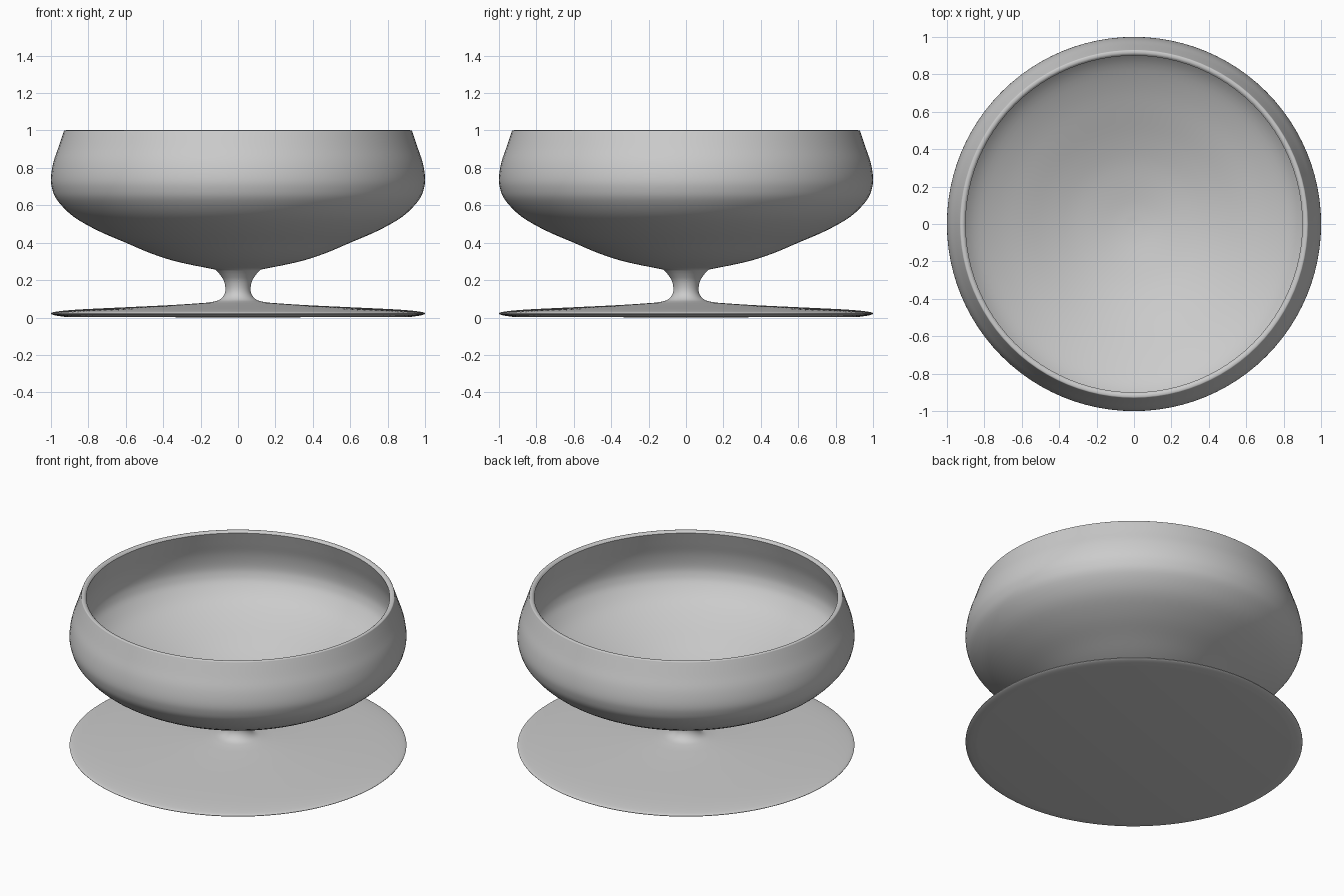
import bpy, bmesh, math
from mathutils import Vector

cube = bpy.data.objects.get("Cube")
if cube:
    bpy.data.objects.remove(cube, do_unlink=True)

SEGMENTS = 96

mat = bpy.data.materials.new("light grey glaze")
mat.use_nodes = True
GREY = (0.6, 0.6, 0.6, 1)
mat.diffuse_color = GREY
mat.node_tree.nodes["Principled BSDF"].inputs["Base Color"].default_value = GREY


def smooth_curve(points, steps=4):
    """Catmull-Rom curve through (radius, height) points."""
    p = [Vector(q) for q in points]
    p = [2 * p[0] - p[1]] + p + [2 * p[-1] - p[-2]]
    out = []
    for a, b, c, d in zip(p, p[1:], p[2:], p[3:]):
        for i in range(steps):
            t = i / steps
            out.append(0.5 * (2 * b + (c - a) * t + (2 * a - 5 * b + 4 * c - d) * t ** 2
                              + (3 * b - a - 3 * c + d) * t ** 3))
    return out + [p[-2]]


def lathe(name, profile):
    """Spin a profile about the z axis; the ends on the axis are welded."""
    bm = bmesh.new()
    verts = [bm.verts.new((r, 0, z)) for r, z in profile]
    edges = [bm.edges.new(pair) for pair in zip(verts, verts[1:])]
    bmesh.ops.spin(bm, geom=verts + edges, cent=(0, 0, 0), axis=(0, 0, 1),
                   angle=math.tau, steps=SEGMENTS, use_duplicate=False)
    bmesh.ops.remove_doubles(bm, verts=bm.verts, dist=0.0003)
    bmesh.ops.recalc_face_normals(bm, faces=bm.faces)
    mesh = bpy.data.meshes.new(name)
    bm.to_mesh(mesh)
    bm.free()
    obj = bpy.data.objects.new(name, mesh)
    bpy.context.collection.objects.link(obj)
    mesh.materials.append(mat)
    bpy.ops.object.select_all(action='DESELECT')
    obj.select_set(True)
    bpy.context.view_layer.objects.active = obj
    bpy.ops.object.shade_smooth_by_angle(angle=math.radians(40))


# Foot disc with its thin rounded edge
underside = [(0, 0), (0.93, 0.004)]
foot_edge = smooth_curve([(0.93, 0.004), (0.98, 0.012), (1, 0.022), (0.97, 0.032),
                          (0.85, 0.043), (0.6, 0.055), (0.35, 0.067), (0.17, 0.079)])
# Flared stem up to the bowl
stem = smooth_curve([(0.17, 0.079), (0.11, 0.09), (0.078, 0.115), (0.067, 0.15),
                     (0.075, 0.195), (0.097, 0.23), (0.12, 0.256)])
# Outer and inner walls of the bowl
outer = smooth_curve([(0.12, 0.256), (0.32, 0.297), (0.46, 0.341), (0.60, 0.4),
                      (0.75, 0.465), (0.88, 0.54), (0.965, 0.625), (0.994, 0.69),
                      (1, 0.75), (0.987, 0.83), (0.96, 0.91), (0.933, 0.99)])
rim = smooth_curve([(0.933, 0.99), (0.928, 1), (0.912, 1), (0.9, 0.99)])
inner = smooth_curve([(0.9, 0.99), (0.926, 0.91), (0.951, 0.83), (0.963, 0.75),
                      (0.957, 0.695), (0.93, 0.64), (0.855, 0.565), (0.73, 0.495),
                      (0.58, 0.43), (0.44, 0.374), (0.3, 0.33), (0.12, 0.295), (0, 0.285)])

lathe("pedestal_bowl", underside + foot_edge[1:] + stem[1:] + outer[1:] + rim[1:] + inner[1:])
